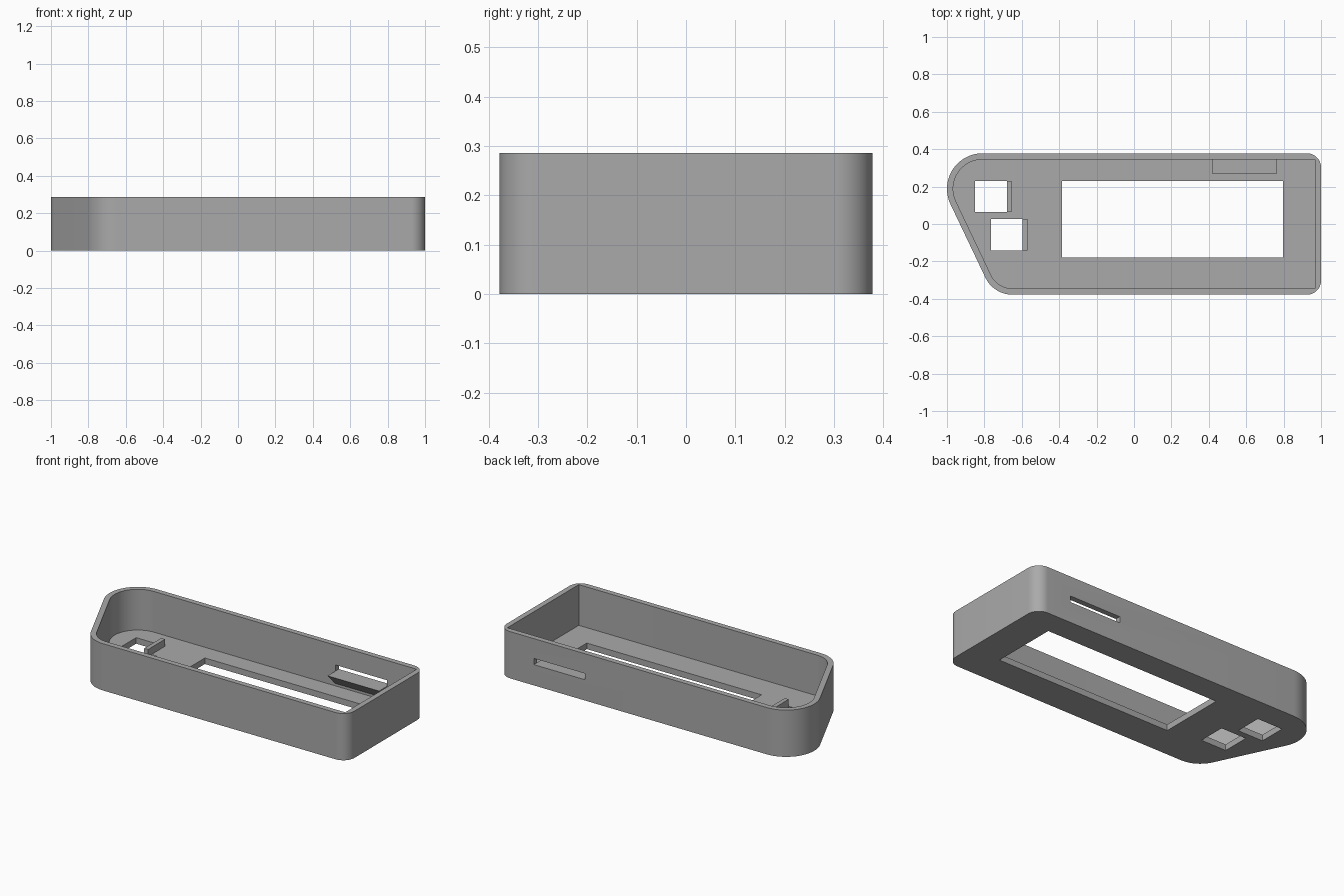
import bpy, bmesh, math
from mathutils import Vector

if "Cube" in bpy.data.objects:
    bpy.data.objects.remove(bpy.data.objects["Cube"], do_unlink=True)

HEIGHT, FLOOR, WALL = 0.286, 0.037, 0.033

grey = bpy.data.materials.new("Plain grey")
grey.use_nodes = True
grey.diffuse_color = (0.4, 0.4, 0.4, 1)
grey.node_tree.nodes["Principled BSDF"].inputs["Base Color"].default_value = grey.diffuse_color


def prism(name, points, sweep):
    """Closed polygon of 3D points swept along a vector."""
    bm = bmesh.new()
    face = bm.faces.new([bm.verts.new(p) for p in points])
    top = bmesh.ops.extrude_face_region(bm, geom=[face])
    moved = [v for v in top["geom"] if isinstance(v, bmesh.types.BMVert)]
    bmesh.ops.translate(bm, verts=moved, vec=sweep)
    bmesh.ops.recalc_face_normals(bm, faces=bm.faces)
    mesh = bpy.data.meshes.new(name)
    bm.to_mesh(mesh)
    bm.free()
    mesh.materials.append(grey)
    obj = bpy.data.objects.new(name, mesh)
    bpy.context.collection.objects.link(obj)
    return obj


def box(name, x0, x1, y0, y1, z0, z1):
    corners = [(x0, y0, z0), (x1, y0, z0), (x1, y1, z0), (x0, y1, z0)]
    return prism(name, corners, Vector((0, 0, z1 - z0)))


def arc(cx, cy, radius, start, end, z, steps):
    for i in range(steps + 1):
        a = math.radians(start + (end - start) * i / steps)
        yield (cx + radius * math.cos(a), cy + radius * math.sin(a), z)


def outline(inset, z, square_right):
    """Rounded case outline with a slanted left end, moved inwards by inset."""
    slant = 205.5
    pts = list(arc(-0.81, 0.188, 0.19 - inset, 90, slant, z, 20))
    pts += arc(-0.65, -0.218, 0.16 - inset, slant, 270, z, 12)
    if square_right:
        pts += [(1 - inset, -0.378 + inset, z), (1 - inset, 0.378 - inset, z)]
    else:
        pts += arc(0.925, -0.303, 0.075, 270, 360, z, 12)
        pts += arc(0.925, 0.303, 0.075, 0, 90, z, 12)
    return pts


# Open tray with its cavity, openings and rear slot
case = prism("case_shell", outline(0, 0, False), Vector((0, 0, HEIGHT)))
holes = [(-0.85, -0.68, 0.065, 0.23), (-0.765, -0.595, -0.142, 0.027)]
cutters = [
    prism("cavity_cutter", outline(WALL, FLOOR, True), Vector((0, 0, HEIGHT))),
    box("window_cutter", -0.385, 0.797, -0.18, 0.23, -0.1, 0.1),
    box("slot_cutter", 0.417, 0.765, 0.3, 0.5, 0.127, 0.165),
]
cutters += [box("button_cutter", *h, -0.1, 0.1) for h in holes]
bpy.context.view_layer.objects.active = case
for cutter in cutters:
    cutter.hide_render = True
    mod = case.modifiers.new("Cut", "BOOLEAN")
    mod.operation, mod.solver, mod.object = "DIFFERENCE", "EXACT", cutter
    bpy.ops.object.modifier_apply(modifier=mod.name)
    bpy.data.objects.remove(cutter, do_unlink=True)

# Small upright tabs beside the square holes
for label, (x0, x1, y0, y1) in zip(("rear", "front"), holes):
    box(label + "_button_tab", x1, x1 + 0.026, y0, y1, FLOOR, FLOOR + 0.043)

# Wedge shelf under the rear slot
inner_y = 0.378 - WALL
prism("slot_shelf", [(0.417, inner_y, 0.127), (0.417, 0.27, 0.127), (0.417, inner_y, 0.052)],
      Vector((0.348, 0, 0)))

# Smooth rounded corners, sharp rims
bpy.ops.object.select_all(action="DESELECT")
case.select_set(True)
bpy.ops.object.shade_smooth_by_angle(angle=math.radians(30))
